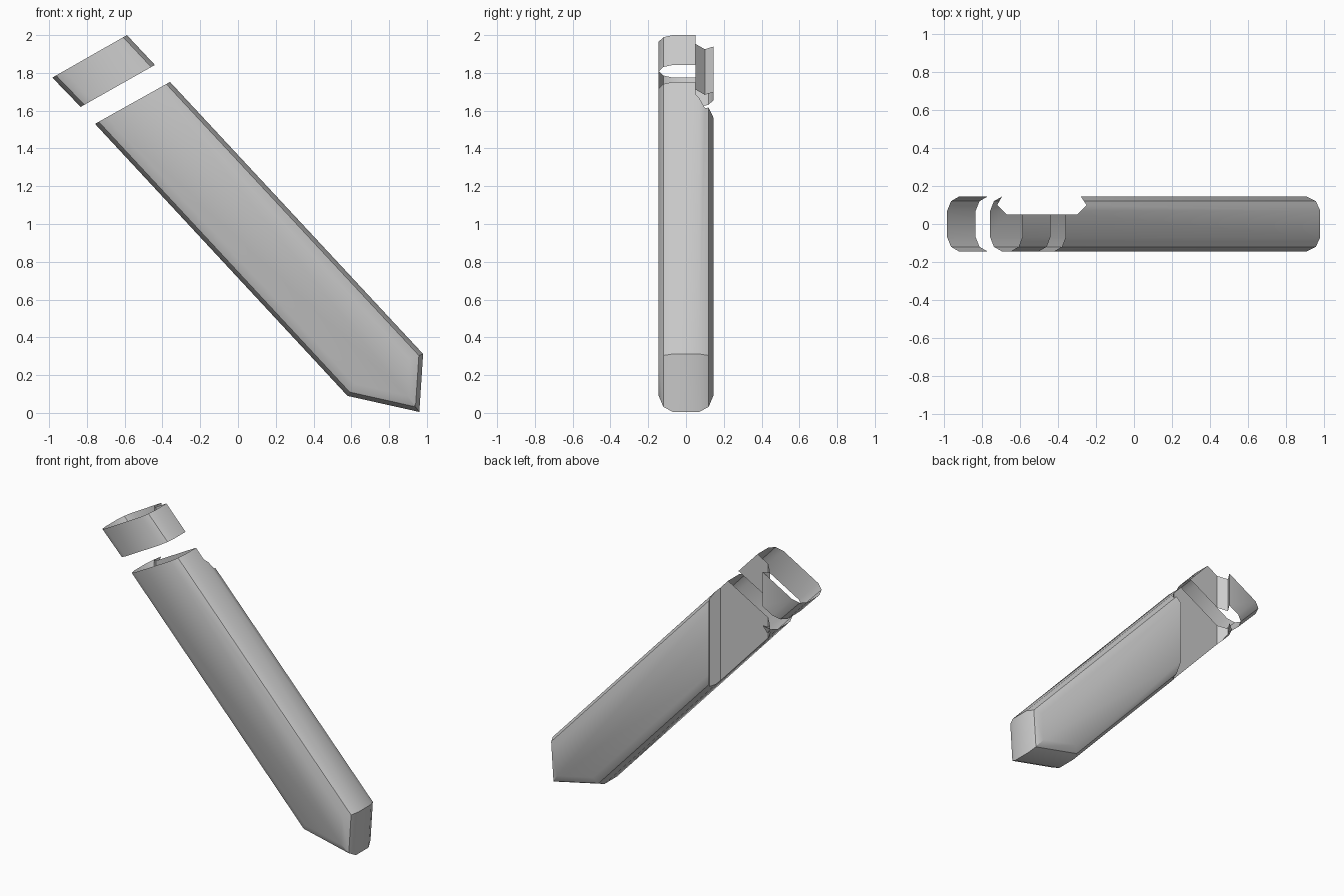
import bpy, bmesh, math
from mathutils import Vector

if "Cube" in bpy.data.objects:
    bpy.data.objects.remove(bpy.data.objects["Cube"])


def link(name, bm):
    bmesh.ops.recalc_face_normals(bm, faces=bm.faces)
    me = bpy.data.meshes.new(name)
    bm.to_mesh(me)
    bm.free()
    ob = bpy.data.objects.new(name, me)
    bpy.context.collection.objects.link(ob)
    return ob


def inset(points, open_edges, d):
    """Inset a clockwise XZ outline, leaving the open edges in place."""
    n, lines, out = len(points), [], []
    for i in range(n):
        p, q = Vector(points[i]), Vector(points[(i + 1) % n])
        t = (q - p).normalized()
        normal = Vector((t.y, -t.x))
        lines.append((p + normal * (0 if i in open_edges else d), t))
    for i in range(n):
        (p, t), (q, s) = lines[i - 1], lines[i]
        k = (q - p).cross(s) / t.cross(s)
        out.append(p + t * k)
    return out


def loft(name, rings):
    bm = bmesh.new()
    loops = [[bm.verts.new(co) for co in r] for r in rings]
    n = len(loops[0])
    for a, b in zip(loops, loops[1:]):
        for i in range(n):
            j = (i + 1) % n
            bm.faces.new((a[i], a[j], b[j], b[i]))
    bm.faces.new(loops[0])
    bm.faces.new(loops[-1])
    return link(name, bm)


# Dovetail groove cutter running vertically through the back
groove = [(-.67, .05), (-.30, .05), (-.25, .10), (-.317, .20), (-.663, .20), (-.72, .10)]
cutter = loft("groove_cutter", [[(x, y, z) for x, y in groove] for z in (.7, 2.3)])
cutter.hide_render = True
cutter.hide_viewport = False

# Side rounding: depth and inset from the outline
SECTION = [(-.145, .07), (-.12, .022), (-.07, 0), (.07, 0), (.12, .022), (.145, .07)]


def sleeve(name, outline, open_edges):
    rings = [[(p.x, y, p.y) for p in inset(outline, open_edges, d)] for y, d in SECTION]
    ob = loft(name, rings)
    mod = ob.modifiers.new("groove", 'BOOLEAN')
    mod.operation, mod.object, mod.solver = 'DIFFERENCE', cutter, 'EXACT'
    bpy.ops.object.select_all(action='DESELECT')
    bpy.context.view_layer.objects.active = ob
    ob.select_set(True)
    bpy.ops.object.modifier_apply(modifier=mod.name)
    # Remove the end caps so the shell is hollow
    bm = bmesh.new()
    bm.from_mesh(ob.data)
    caps = []
    for i in open_edges:
        a, b = Vector(outline[i]), Vector(outline[(i + 1) % len(outline)])
        t = (b - a).normalized()
        for f in bm.faces:
            if all(abs(t.cross(Vector((v.co.x, v.co.z)) - a)) < 1e-3 for v in f.verts):
                caps.append(f)
    bmesh.ops.delete(bm, geom=list(set(caps)), context='FACES')
    bm.to_mesh(ob.data)
    bm.free()
    bpy.ops.object.shade_smooth_by_angle(angle=math.radians(30))
    return ob


# Long pointed sheath, open at its upper end
sleeve("sheath_body", [(-.757, 1.53), (-.36, 1.752), (.98, .312), (.96, .005), (.58, .09)], [0])
# Separate collar above it, open at both ends
sleeve("sheath_collar", [(-.983, 1.775), (-.588, 2.0), (-.44, 1.842), (-.833, 1.62)], [0, 2])

bpy.data.objects.remove(cutter)
